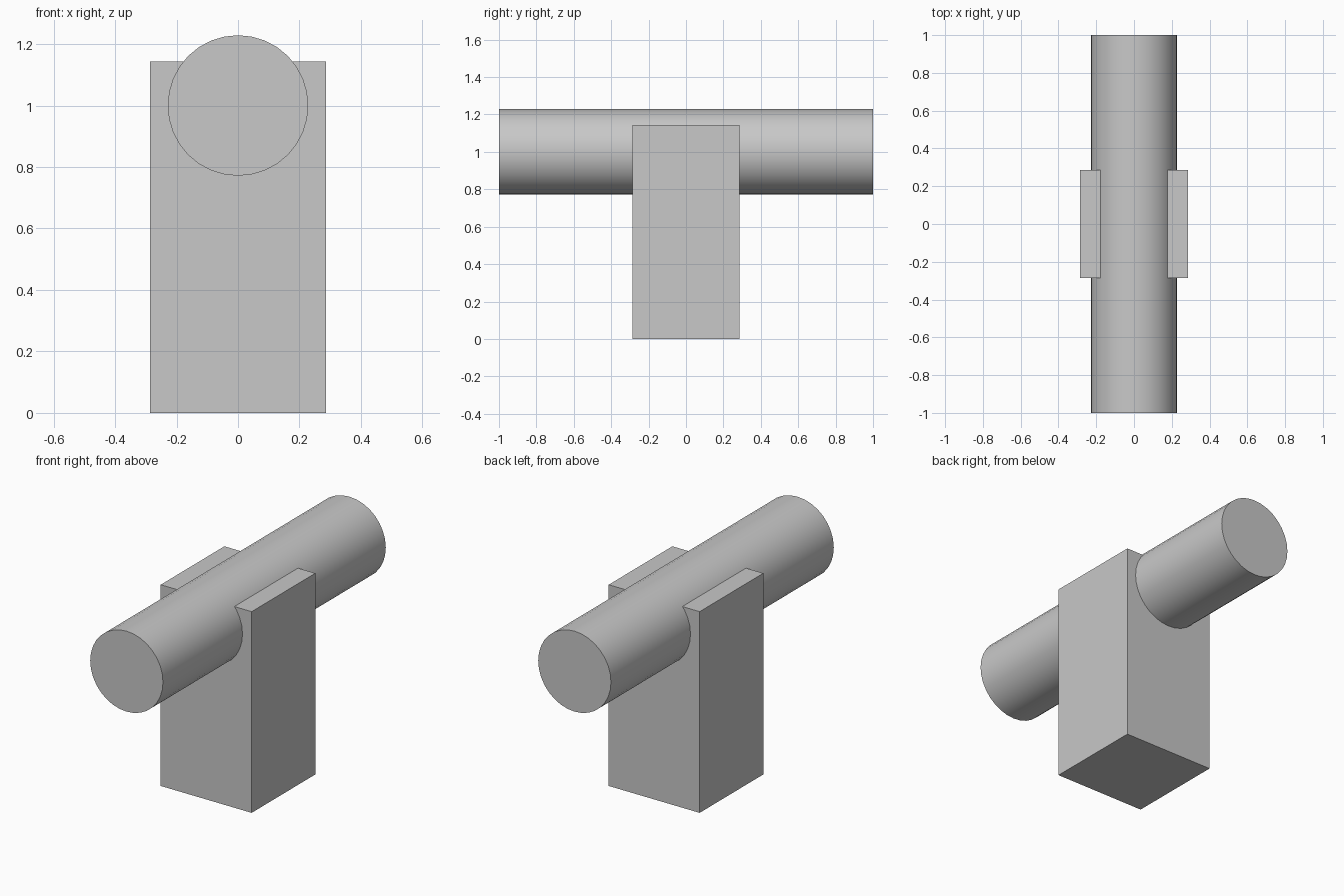
import bpy
import math

default_cube = bpy.data.objects.get("Cube")
if default_cube:
    bpy.data.objects.remove(default_cube, do_unlink=True)

UNIT = 2 / 7          # half the width of the post
POST_HEIGHT = 4 * UNIT
BAR_RADIUS = 0.8 * UNIT
BAR_HEIGHT = 1.0
BAR_LENGTH = 2.0

# Single light grey material
grey = bpy.data.materials.new("light_grey")
grey.use_nodes = True
colour = (0.58, 0.58, 0.58, 1)
grey.diffuse_color = colour
grey.node_tree.nodes["Principled BSDF"].inputs["Base Color"].default_value = colour


def finish(name):
    obj = bpy.context.object
    obj.name = name
    obj.data.name = name
    obj.data.materials.append(grey)
    return obj


# Square upright post
bpy.ops.mesh.primitive_cube_add(size=1, location=(0, 0, POST_HEIGHT / 2))
post = finish("post")
post.scale = (2 * UNIT, 2 * UNIT, POST_HEIGHT)
bpy.ops.object.transform_apply(location=False, rotation=False, scale=True)

# Round bar lying front to back through the top of the post
bpy.ops.mesh.primitive_cylinder_add(
    vertices=32, radius=BAR_RADIUS, depth=BAR_LENGTH,
    location=(0, 0, BAR_HEIGHT), rotation=(math.pi / 2, 0, 0))
bar = finish("cross_bar")
bpy.ops.object.shade_smooth_by_angle(angle=math.radians(30))
